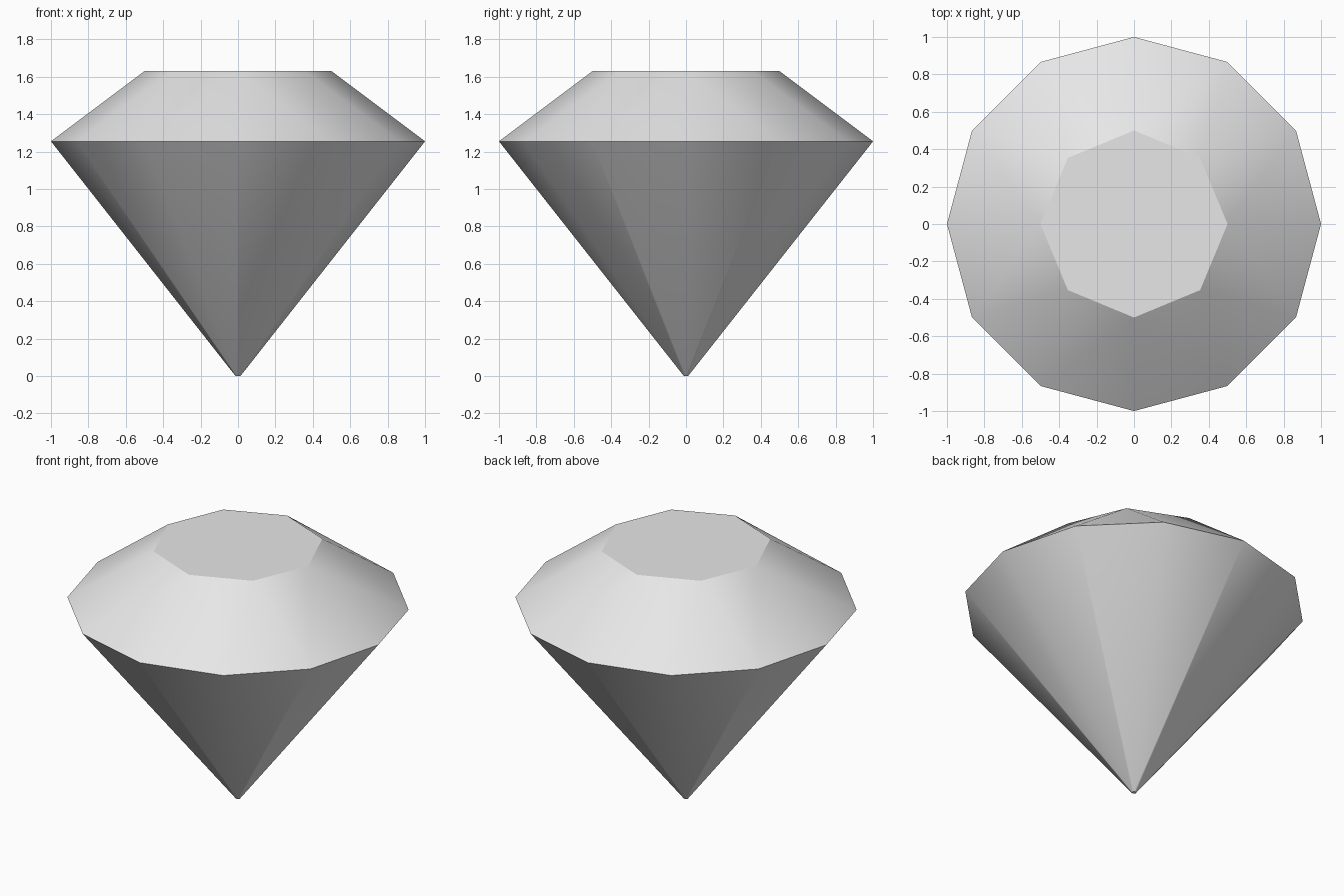
import bpy, bmesh, math

cube = bpy.data.objects.get("Cube")
if cube:
    bpy.data.objects.remove(cube, do_unlink=True)

# Plain grey stone
grey = bpy.data.materials.new("stone_grey")
grey.use_nodes = True
colour = (0.8, 0.8, 0.8, 1)
grey.diffuse_color = colour
grey.node_tree.nodes["Principled BSDF"].inputs["Base Color"].default_value = colour

bm = bmesh.new()


def ring(sides, radius, z):
    for i in range(sides):
        a = math.tau * i / sides
        bm.verts.new((radius * math.cos(a), radius * math.sin(a), z))


ring(6, 0.013, 0)       # blunt tip
ring(12, 1, 1.255)      # widest edge
ring(8, 0.5, 1.63)      # flat table

# Wrap the rings in facets, then merge the flat caps into single faces
bmesh.ops.convex_hull(bm, input=bm.verts[:])
bmesh.ops.dissolve_limit(bm, angle_limit=math.radians(0.5),
                         verts=bm.verts[:], edges=bm.edges[:])
bmesh.ops.recalc_face_normals(bm, faces=bm.faces[:])

mesh = bpy.data.meshes.new("gemstone")
bm.to_mesh(mesh)
bm.free()
mesh.materials.append(grey)
gem = bpy.data.objects.new("gemstone", mesh)
bpy.context.collection.objects.link(gem)

# Soft facets with crisp table, widest edge and tip
bpy.ops.object.select_all(action='DESELECT')
gem.select_set(True)
bpy.context.view_layer.objects.active = gem
bpy.ops.object.shade_smooth_by_angle(angle=math.radians(30))
